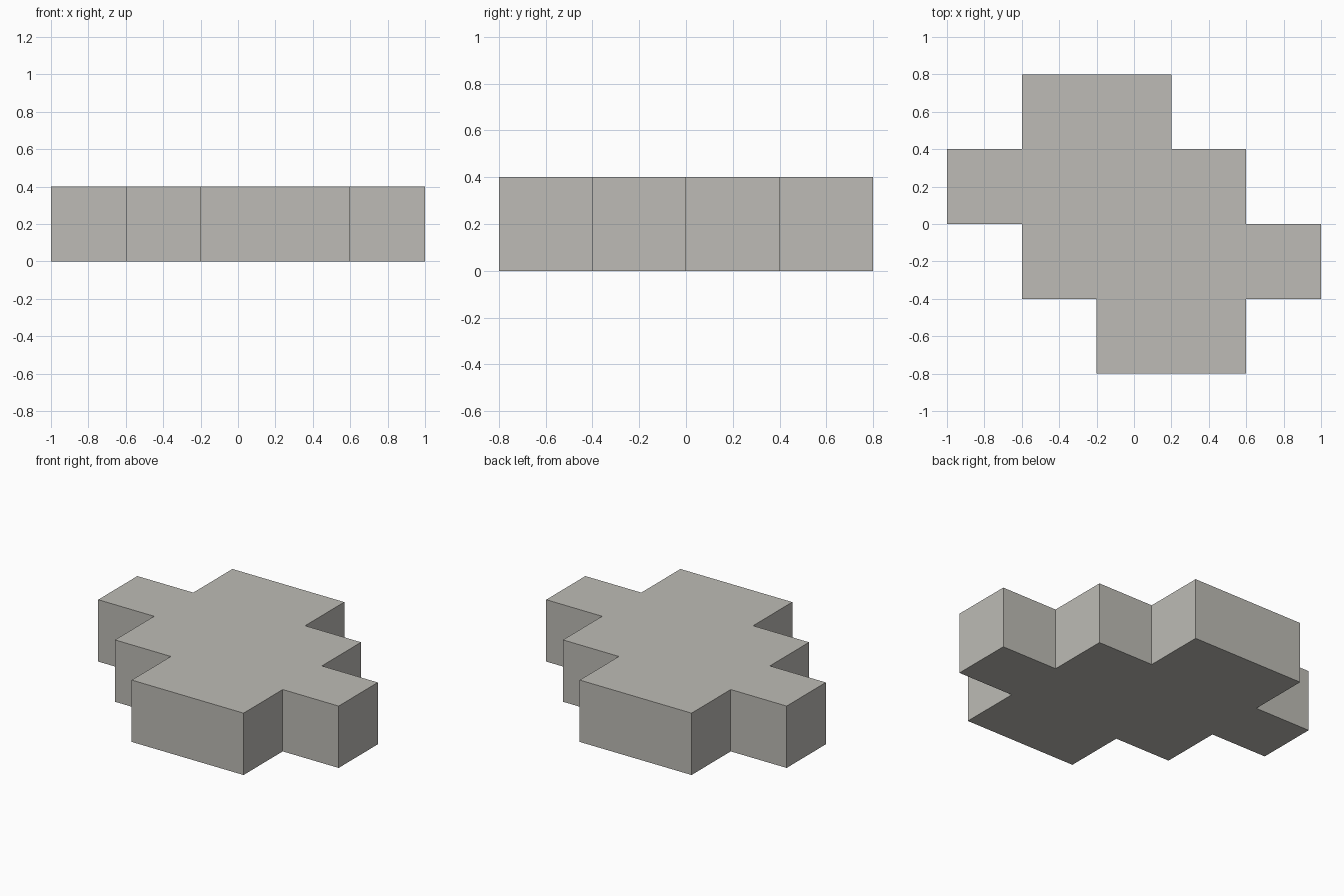
import bpy
import bmesh

cube = bpy.data.objects.get("Cube")
if cube:
    bpy.data.objects.remove(cube, do_unlink=True)

HEIGHT = 0.4

# Warm grey material
color = (0.51, 0.50, 0.465, 1.0)
grey = bpy.data.materials.new("warm grey")
grey.use_nodes = True
grey.diffuse_color = color
bsdf = next(n for n in grey.node_tree.nodes if n.type == 'BSDF_PRINCIPLED')
bsdf.inputs["Base Color"].default_value = color

# Half of the stepped outline; the other half is the same turned by 180 degrees
half = [(-0.6, 0.8), (0.2, 0.8), (0.2, 0.4), (0.6, 0.4),
        (0.6, 0.0), (1.0, 0.0), (1.0, -0.4), (0.6, -0.4)]
outline = half + [(-x, -y) for x, y in half]

# Extrude the outline into a solid slab
bm = bmesh.new()
base = bm.faces.new([bm.verts.new((x, y, 0.0)) for x, y in outline])
top = bmesh.ops.extrude_face_region(bm, geom=[base], use_keep_orig=True)
bmesh.ops.translate(bm, vec=(0, 0, HEIGHT),
                    verts=[v for v in top["geom"] if isinstance(v, bmesh.types.BMVert)])
bmesh.ops.recalc_face_normals(bm, faces=bm.faces[:])

mesh = bpy.data.meshes.new("stepped_slab")
bm.to_mesh(mesh)
bm.free()
mesh.materials.append(grey)
slab = bpy.data.objects.new("stepped_slab", mesh)
bpy.context.collection.objects.link(slab)
